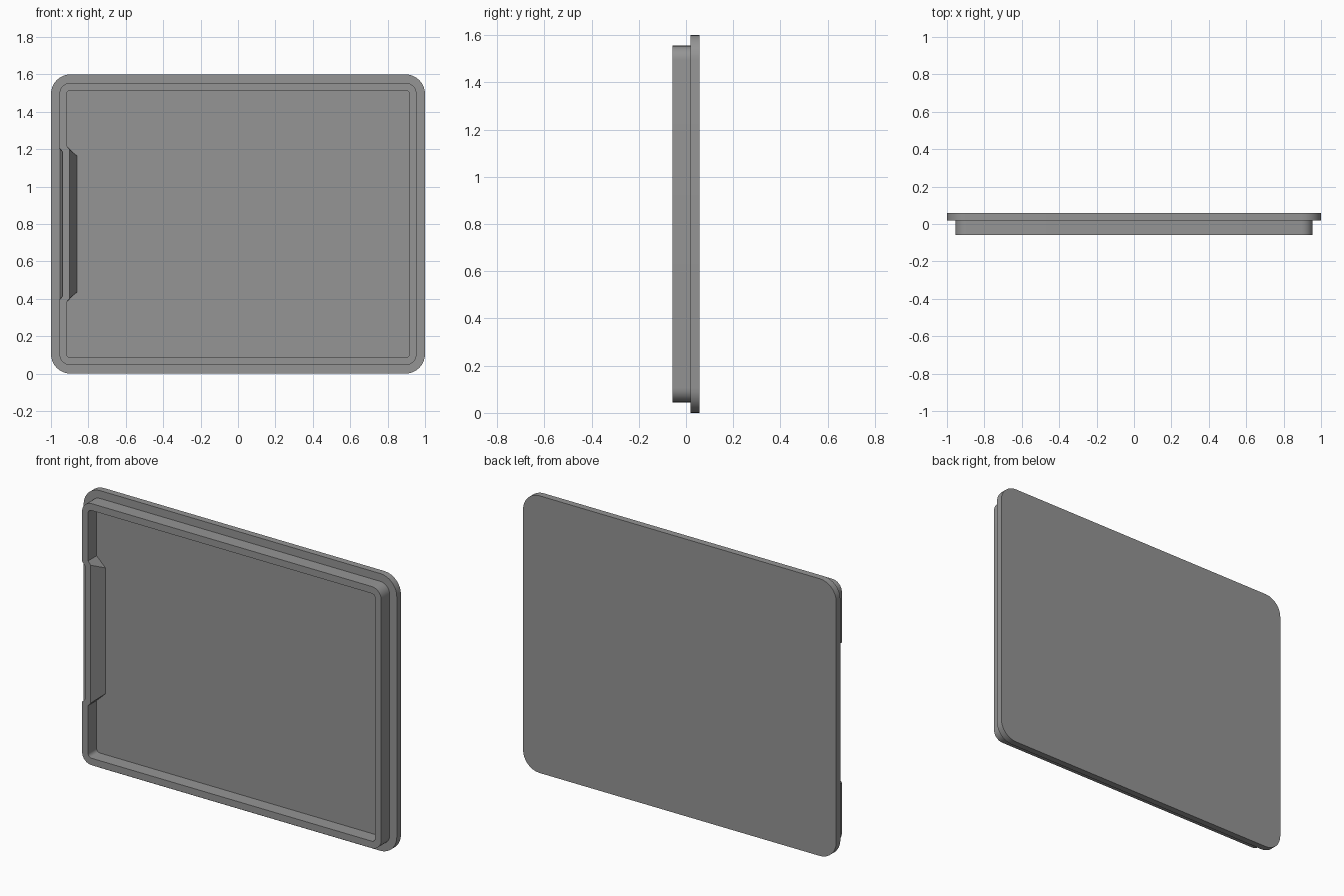
import bpy, bmesh, math

if "Cube" in bpy.data.objects:
    bpy.data.objects.remove(bpy.data.objects["Cube"])

MID_Z = 0.8
STEPS = 8  # segments per rounded corner


def loop_points(hx, hz, radius, notch):
    """Rounded rectangle in x/z; notch = two (x, offset from mid z) points on the left side."""
    pts = []
    for i, (sx, sz) in enumerate([(1, -1), (1, 1), (-1, 1), (-1, -1)]):
        if i == 3:  # walk down the left side through the notch
            pts += [(x, z) for x, z in notch] + [(x, -z) for x, z in reversed(notch)]
        for k in range(STEPS + 1):
            a = math.radians(-90 + 90 * i + 90 * k / STEPS)
            pts.append((sx * (hx - radius) + radius * math.cos(a),
                        sz * (hz - radius) + radius * math.sin(a)))
    return pts


# Skin sections from the back of the plate, around the rim, to the recess floor:
# depth y, half width, half height, corner radius, notch points
sections = [
    (0.058, 1.0, 0.8, 0.105, [(-1.0, 0.405), (-1.0, 0.387)]),            # plate back
    (0.02, 1.0, 0.8, 0.105, [(-1.0, 0.405), (-1.0, 0.387)]),             # plate front
    (0.02, 0.955, 0.755, 0.06, [(-0.955, 0.405), (-0.953, 0.402)]),      # rim foot, outside
    (-0.058, 0.955, 0.755, 0.06, [(-0.955, 0.405), (-0.938, 0.387)]),    # rim edge, outside
    (-0.058, 0.917, 0.715, 0.022, [(-0.917, 0.418), (-0.90, 0.398)]),    # rim edge, inside
    (0.02, 0.917, 0.715, 0.022, [(-0.917, 0.418), (-0.86, 0.363)]),      # recess floor
]

bm = bmesh.new()
rings = []
for y, hx, hz, r, notch in sections:
    rings.append([bm.verts.new((x, y, z + MID_Z)) for x, z in loop_points(hx, hz, r, notch)])
for a, b in zip(rings, rings[1:]):
    n = len(a)
    for i in range(n):
        j = (i + 1) % n
        bm.faces.new((a[i], a[j], b[j], b[i]))
bm.faces.new(rings[0])    # flat back
bm.faces.new(rings[-1])   # recess floor
bmesh.ops.recalc_face_normals(bm, faces=bm.faces)

mesh = bpy.data.meshes.new("lid_panel")
bm.to_mesh(mesh)
bm.free()
lid = bpy.data.objects.new("lid_panel", mesh)
bpy.context.collection.objects.link(lid)

grey = bpy.data.materials.new("plain_grey")
grey.diffuse_color = (0.3, 0.3, 0.3, 1)
grey.use_nodes = True
grey.node_tree.nodes["Principled BSDF"].inputs["Base Color"].default_value = grey.diffuse_color
mesh.materials.append(grey)

bpy.context.view_layer.objects.active = lid
lid.select_set(True)
bpy.ops.object.shade_smooth_by_angle(angle=math.radians(25))
